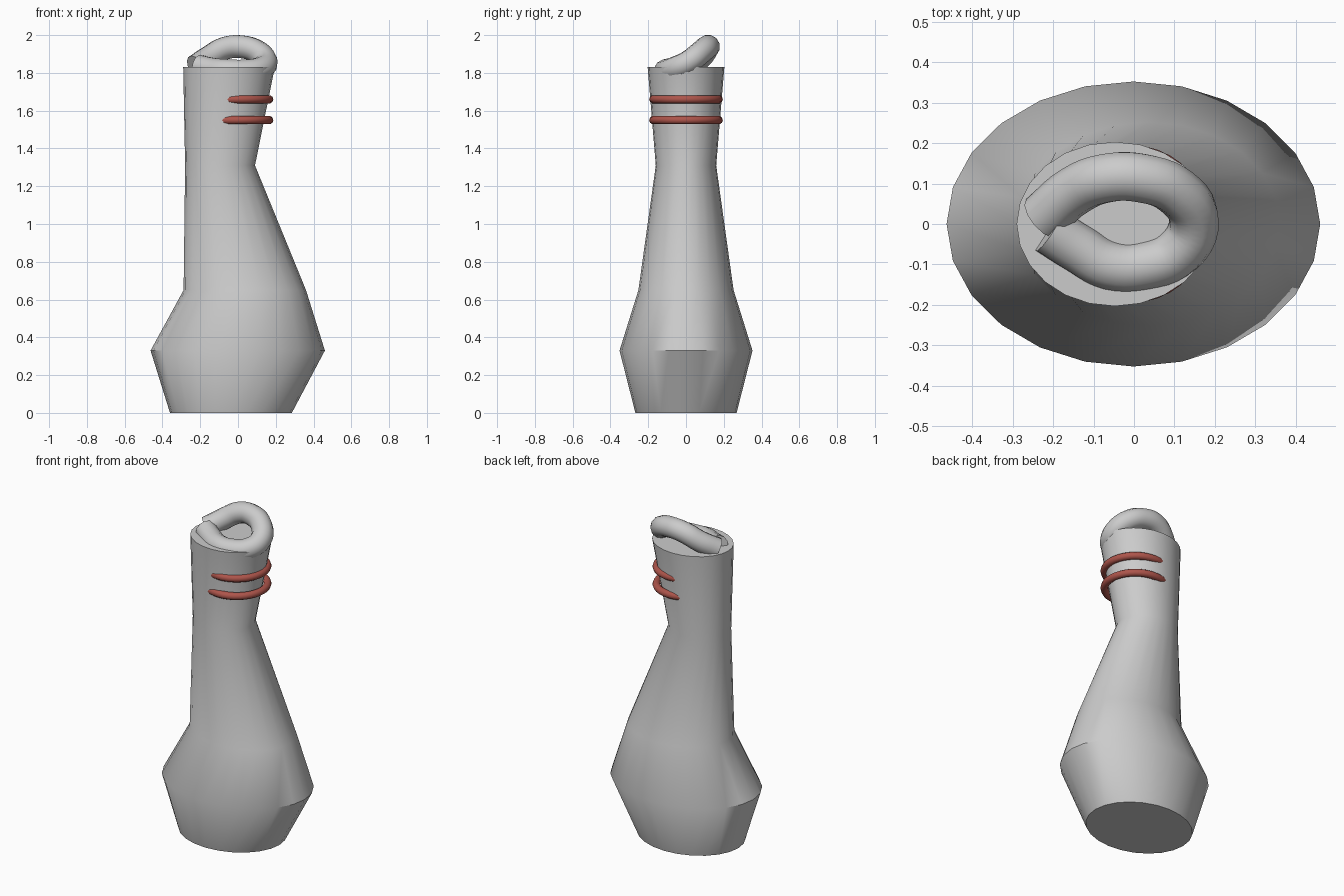
import bpy, bmesh, math

if "Cube" in bpy.data.objects:
    bpy.data.objects.remove(bpy.data.objects["Cube"])

def smooth(ob, angle=40):
    bpy.ops.object.select_all(action='DESELECT')
    bpy.context.view_layer.objects.active = ob
    ob.select_set(True)
    bpy.ops.object.shade_smooth_by_angle(angle=math.radians(angle))

# Bottle body: elliptical rings (z, x min, x max, half depth)
rings = [(0.0, -0.36, 0.285, 0.268), (0.33, -0.463, 0.46, 0.352),
         (0.65, -0.288, 0.36, 0.252), (1.31, -0.28, 0.09, 0.16),
         (1.83, -0.29, 0.195, 0.203)]
SIDES = 24
bm = bmesh.new()
loops = []
for z, x0, x1, d in rings:
    loop = []
    for i in range(SIDES):
        a = 2 * math.pi * i / SIDES
        loop.append(bm.verts.new(((x0 + x1) / 2 + (x1 - x0) / 2 * math.cos(a),
                                  d * math.sin(a), z)))
    loops.append(loop)
for lo, hi in zip(loops, loops[1:]):
    for i in range(SIDES):
        j = (i + 1) % SIDES
        bm.faces.new((lo[i], lo[j], hi[j], hi[i]))
bm.faces.new(loops[0][::-1])
bm.faces.new(loops[-1])
mesh = bpy.data.meshes.new("bottle_body")
bm.to_mesh(mesh)
bm.free()
body = bpy.data.objects.new("bottle_body", mesh)
bpy.context.collection.objects.link(body)
smooth(body)

# Red neck bands, round so they sink into the neck on the left
red = bpy.data.materials.new("red_band")
red.diffuse_color = (0.42, 0.09, 0.07, 1)
red.use_nodes = True
red.node_tree.nodes["Principled BSDF"].inputs["Base Color"].default_value = red.diffuse_color
for name, z in (("upper_band", 1.66), ("lower_band", 1.55)):
    bpy.ops.mesh.primitive_torus_add(location=(-0.008, 0, z), major_radius=0.173,
                                     minor_radius=0.022, major_segments=36, minor_segments=10)
    band = bpy.context.object
    band.name = name
    band.data.materials.append(red)
    smooth(band, 60)

# Tilted loop on top, an open tube whose ends meet at the left
path = [(-0.225, 0.015, 1.835), (-0.15, 0.08, 1.885), (-0.07, 0.113, 1.93), (0.02, 0.113, 1.938),
        (0.105, 0.08, 1.91), (0.148, 0.01, 1.856), (0.115, -0.065, 1.822),
        (0.03, -0.103, 1.81), (-0.06, -0.103, 1.812), (-0.14, -0.06, 1.82),
        (-0.21, -0.015, 1.835)]
curve = bpy.data.curves.new("top_loop", 'CURVE')
curve.dimensions = '3D'
curve.bevel_depth = 0.062
curve.bevel_resolution = 4
curve.use_fill_caps = True
spline = curve.splines.new('BEZIER')
spline.resolution_u = 5
spline.bezier_points.add(len(path) - 1)
for bp, co in zip(spline.bezier_points, path):
    bp.co = co
    bp.handle_left_type = bp.handle_right_type = 'AUTO'
loop_ob = bpy.data.objects.new("top_loop", curve)
bpy.context.collection.objects.link(loop_ob)
bpy.ops.object.select_all(action='DESELECT')
bpy.context.view_layer.objects.active = loop_ob
loop_ob.select_set(True)
bpy.ops.object.convert(target='MESH')
smooth(bpy.context.object, 50)
